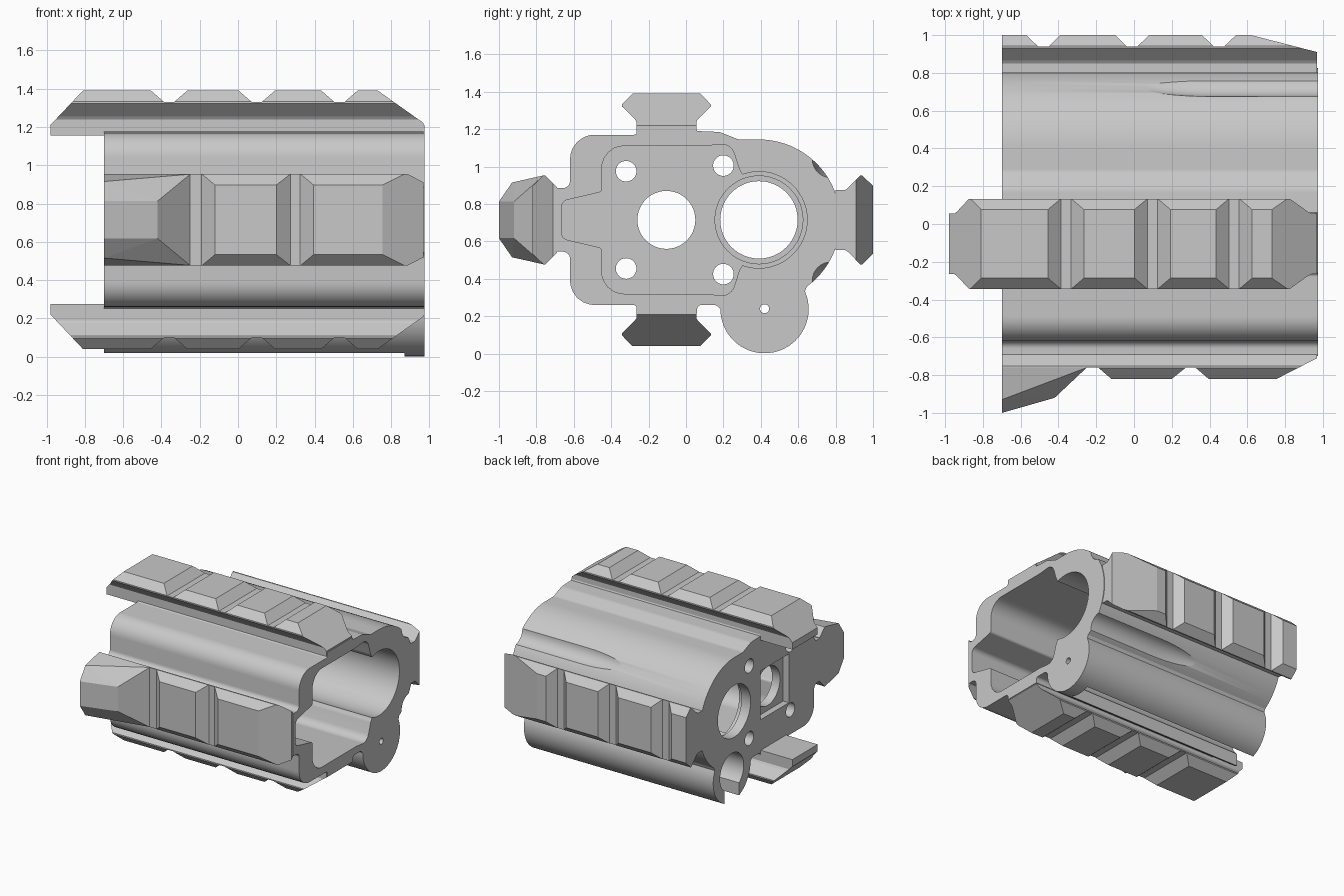
import bpy, bmesh, math
from mathutils import Vector

cube = bpy.data.objects.get("Cube")
if cube:
    bpy.data.objects.remove(cube)

grey = bpy.data.materials.new("matte_grey")
grey.use_nodes = True
COLOUR = (0.58, 0.58, 0.58, 1)
grey.diffuse_color = COLOUR
grey.node_tree.nodes["Principled BSDF"].inputs["Base Color"].default_value = COLOUR

BACK, MOUTH = -0.70, 0.975     # closed and open ends of the body
MID = 0.715                    # height of the body axis
RAIL_Y = -0.105                # centre line of top and bottom rails


def make(name, bm):
    bmesh.ops.recalc_face_normals(bm, faces=bm.faces)
    mesh = bpy.data.meshes.new(name)
    bm.to_mesh(mesh)
    bm.free()
    mesh.materials.append(grey)
    obj = bpy.data.objects.new(name, mesh)
    bpy.context.collection.objects.link(obj)
    return obj


def prism(name, points, offset):
    """Extrude a closed 3D outline by a vector."""
    bm = bmesh.new()
    face = bm.faces.new([bm.verts.new(p) for p in points])
    out = bmesh.ops.extrude_face_region(bm, geom=[face])
    moved = [v for v in out["geom"] if isinstance(v, bmesh.types.BMVert)]
    bmesh.ops.translate(bm, verts=moved, vec=offset)
    if not any(len(f.verts) == len(points) and f is not face for f in bm.faces):
        bm.faces.new([v for v in bm.verts if v in moved])
    return make(name, bm)


def along_x(name, outline, x0, x1):
    return prism(name, [(x0, y, z) for y, z in outline], (x1 - x0, 0, 0))


def arc(cy, cz, r, a0, a1, n=32):
    angles = [math.radians(a0 + (a1 - a0) * i / n) for i in range(n + 1)]
    return [(cy + r * math.cos(a), cz + r * math.sin(a), 0) for a in angles]


def rounded(corners, steps=6):
    """Outline from (y, z, radius) corners, with true fillets."""
    out = []
    for i, (y, z, r) in enumerate(corners):
        p = Vector((y, z))
        if r == 0:
            out.append(p)
            continue
        a = Vector(corners[i - 1][:2]) - p
        b = Vector(corners[(i + 1) % len(corners)][:2]) - p
        half = a.angle(b) / 2
        reach = min(r / math.tan(half), a.length * 0.48, b.length * 0.48)
        radius = reach * math.tan(half)
        a.normalize()
        b.normalize()
        centre = p + (a + b).normalized() * (radius / math.sin(half))
        start, end = p + a * reach - centre, p + b * reach - centre
        for k in range(steps + 1):
            spoke = start.lerp(end, k / steps).normalized()
            out.append(centre + spoke * radius)
    return out


def rod(y, z, r, x0, x1):
    return along_x("cutter", [p[:2] for p in arc(y, z, r, 0, 352.5, 47)], x0, x1)


def block(y0, y1, z0, z1, x0, x1):
    return along_x("cutter", [(y0, z0), (y1, z0), (y1, z1), (y0, z1)], x0, x1)


def combine(obj, others, operation):
    """Apply booleans and remove the helper objects."""
    for other in others:
        other.hide_render = True
        mod = obj.modifiers.new("cut", 'BOOLEAN')
        mod.operation, mod.solver, mod.object = operation, 'EXACT', other
    graph = bpy.context.evaluated_depsgraph_get()
    graph.update()
    mesh = bpy.data.meshes.new_from_object(obj.evaluated_get(graph))
    obj.modifiers.clear()
    obj.data = mesh
    for other in others:
        bpy.data.objects.remove(other)


# Body shell with its lower tube
outline = [(-0.62, 0.26, 0.13), (-0.62, 0.545, 0.04), (-0.70, 0.545, 0),
           (-0.70, 0.885, 0), (-0.62, 0.885, 0.04), (-0.62, 1.17, 0.13),
           (-0.26, 1.17, 0.03), (-0.26, 1.21, 0), (0.05, 1.21, 0),
           (0.06, 1.19, 0), (0.18, 1.185, 0.08), (0.28, 1.145, 0.06)]
outline += arc(0.39, 0.71, 0.435, 90, -54)
outline += arc(0.42, 0.238, 0.236, 24, -180)
outline += [(0.16, 0.26, 0.03), (0.06, 0.26, 0.03), (0.06, 0.215, 0),
            (-0.26, 0.215, 0), (-0.26, 0.26, 0.03)]
body = along_x("body_shell", rounded(outline), BACK, MOUTH)

# Main cavity, open at the mouth
upper = [(-0.665, 0.815, 0.04), (-0.45, 0.865, 0.02), (-0.45, 1.11, 0.12),
         (0.1, 1.11, 0), (0.24, 1.125, 0.07), (0.285, 0.985, 0.06)]
lower = [(y, 2 * MID - z, r) for y, z, r in reversed(upper)]
cavity = upper + arc(0.39, MID, 0.258, 110, -110) + lower
cutters = [along_x("cutter", rounded(cavity), -0.58, 1.1)]

# End wall openings: bore, centre hole, bolt holes, square recess
cutters += [rod(0.39, MID, 0.207, -0.8, -0.5), rod(0.39, MID, 0.235, -0.62, -0.5),
            rod(RAIL_Y, MID, 0.155, -0.8, -0.5),
            block(-0.30, 0.06, 0.52, 0.91, -0.8, -0.65)]
for y, dz in ((-0.32, 0.26), (0.2, 0.29)):
    for side in (1, -1):
        cutters.append(rod(y, MID + side * dz, 0.055, -0.8, -0.5))

# Lower tube: blind bore, slot underneath, pin hole
cutters += [rod(0.42, 0.24, 0.15, -0.8, 0.87),
            block(0.33, 0.51, -0.1, 0.2, -0.8, 0.87),
            rod(0.42, 0.24, 0.024, 0.8, 1.1)]

# Long pointed finger grooves beside the back rail
for side in (1, -1):
    bm = bmesh.new()
    bmesh.ops.create_uvsphere(bm, u_segments=32, v_segments=24, radius=0.1)
    for v in bm.verts:
        x, y, z = v.co.z, v.co.x, v.co.y
        x = x + 0.8 if x > 0.001 else x * 5
        v.co = (x + 0.4, y + 0.775, z + MID + side * 0.325)
    cutters.append(make("cutter", bm))
combine(body, cutters, 'DIFFERENCE')
bpy.ops.object.select_all(action='DESELECT')
body.select_set(True)
bpy.context.view_layer.objects.active = body
bpy.ops.object.shade_smooth_by_angle(angle=math.radians(28))


# Accessory rails: dovetail section crossed with a notched side profile
def notches(centres, top, floor):
    pts = []
    for c in centres:
        pts += [(c - top, 0), (c - floor, -0.06), (c + floor, -0.06), (c + top, 0)]
    return pts


def rail(name, place, side):
    half = [(0.16, -0.3), (0.16, -0.15), (0.17, -0.135), (0.238, -0.068),
            (0.238, -0.058), (0.172, 0.01)]
    section = half + [(-w, h) for w, h in reversed(half)]
    span = Vector(place(2, 0, 0)) - Vector(place(0, 0, 0))
    obj = prism(name, [place(-1, w, h) for w, h in section], span)
    span = Vector(place(0, 1, 0)) - Vector(place(0, 0, 0))
    combine(obj, [prism("cutter", [place(x, -0.5, h) for x, h in side], span)],
            'INTERSECT')


long_side = ([(-0.98, -0.235), (-0.98, -0.18), (-0.81, 0)]
             + notches((-0.36, 0.098, 0.53), 0.095, 0.026)
             + [(0.73, 0), (0.97, -0.17), (0.97, -0.235)])
front_side = [(BACK, -0.13), (BACK, -0.06), (-0.19, -0.06), (-0.12, 0), (0.2, 0),
              (0.275, -0.06), (0.325, -0.06), (0.395, 0), (0.755, 0),
              (0.97, -0.11), (0.97, -0.13)]
back_side = ([(BACK, -0.2), (BACK, 0)] + notches((-0.48, -0.01, 0.45), 0.09, 0.028)
             + [(0.62, 0), (0.97, -0.09), (0.97, -0.2)])
rail("top_rail", lambda x, w, h: (x, RAIL_Y + w, 1.39 + h), long_side)
rail("bottom_rail", lambda x, w, h: (x, RAIL_Y + w, 0.04 - h), long_side)
rail("front_rail", lambda x, w, h: (x, -0.82 - h, MID + w), front_side)
rail("back_rail", lambda x, w, h: (x, 1 + h, MID + w), back_side)

# Hand stop wedge at the closed end of the front rail
bm = bmesh.new()
for x, y, w in ((BACK, -1, 0.098), (BACK, -0.93, 0.2), (BACK, -0.76, 0.238),
                (-0.42, -0.92, 0.098), (-0.25, -0.76, 0.238)):
    for s in (1, -1):
        bm.verts.new((x, y, MID + s * w))
bmesh.ops.convex_hull(bm, input=bm.verts)
bmesh.ops.dissolve_limit(bm, angle_limit=0.02, verts=bm.verts, edges=bm.edges)
make("hand_stop", bm)
